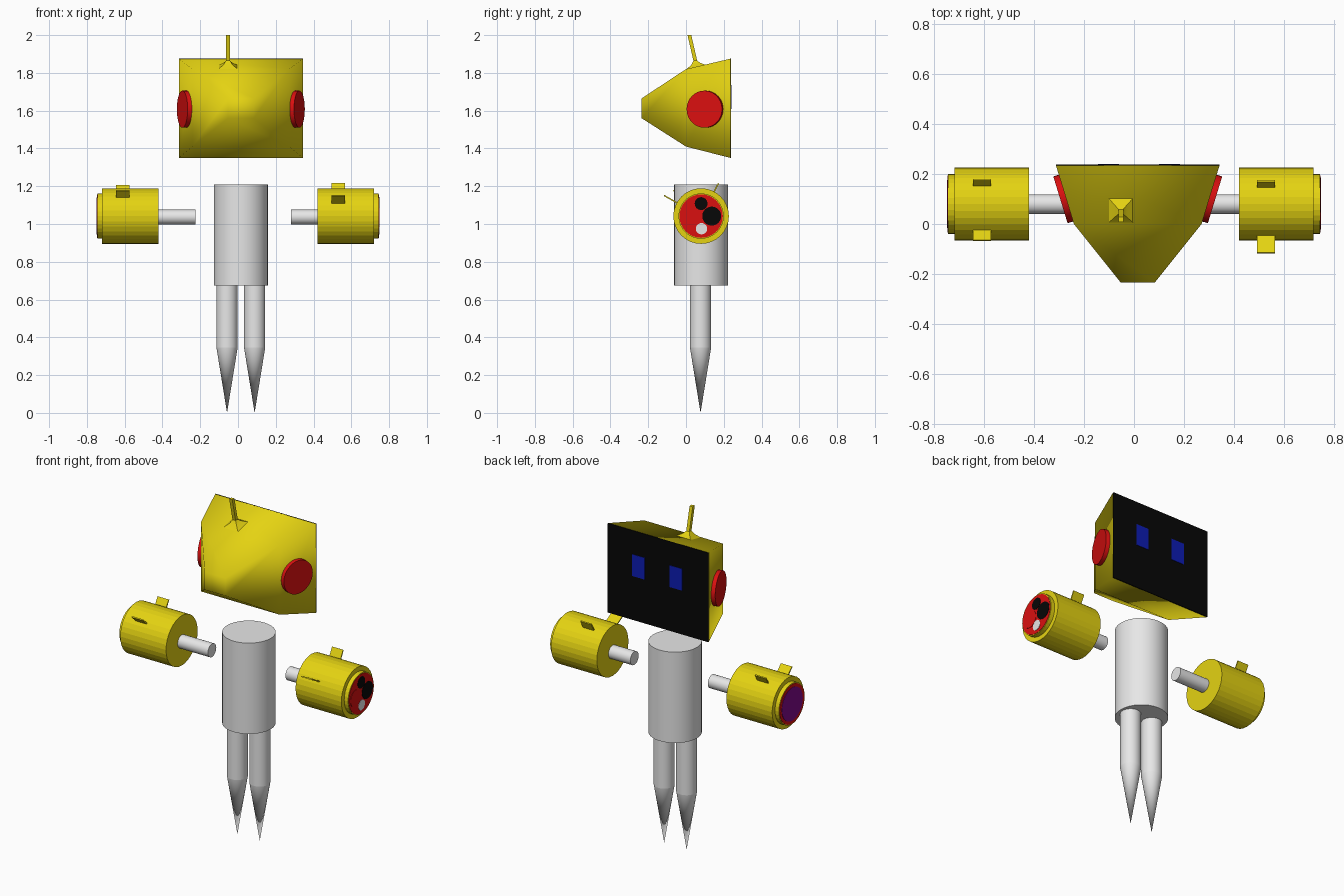
import bpy
import bmesh
from math import sin, cos, radians
from mathutils import Vector, Matrix

cube = bpy.data.objects.get("Cube")
if cube:
    bpy.data.objects.remove(cube, do_unlink=True)


def material(name, rgb):
    m = bpy.data.materials.new(name)
    m.use_nodes = True
    color = (*rgb, 1)
    m.diffuse_color = color
    m.node_tree.nodes["Principled BSDF"].inputs["Base Color"].default_value = color
    return m


YELLOW = material("yellow", (0.78, 0.65, 0.006))
RED = material("red", (0.7, 0.005, 0.005))
WHITE = material("pale grey", (0.8, 0.8, 0.8))
BLACK = material("black", (0.002, 0.002, 0.002))
BLUE = material("blue", (0.004, 0.012, 0.45))
PURPLE = material("purple", (0.22, 0.003, 0.26))


def finish(name, bm, mat, smooth=None):
    bmesh.ops.recalc_face_normals(bm, faces=bm.faces)
    mesh = bpy.data.meshes.new(name)
    bm.to_mesh(mesh)
    bm.free()
    mesh.materials.append(mat)
    ob = bpy.data.objects.new(name, mesh)
    bpy.context.collection.objects.link(ob)
    if smooth:
        bpy.ops.object.select_all(action='DESELECT')
        ob.select_set(True)
        bpy.context.view_layer.objects.active = ob
        bpy.ops.object.shade_smooth_by_angle(angle=radians(smooth))
    return ob


def rod(name, start, end, r1, r2, mat, smooth=None, sides=32):
    """Cylinder or cone between two points."""
    a, b = Vector(start), Vector(end)
    turn = (b - a).to_track_quat('Z', 'Y').to_matrix().to_4x4()
    bm = bmesh.new()
    bmesh.ops.create_cone(bm, cap_ends=True, segments=sides, radius1=r1, radius2=r2,
                          depth=(b - a).length,
                          matrix=Matrix.Translation((a + b) / 2) @ turn)
    bmesh.ops.remove_doubles(bm, verts=bm.verts, dist=1e-5)
    return finish(name, bm, mat, smooth)


def box(name, center, size, mat, tilt=0):
    bm = bmesh.new()
    bmesh.ops.create_cube(bm, size=1, matrix=Matrix.Translation(center)
                          @ Matrix.Rotation(tilt, 4, 'X') @ Matrix.Diagonal((*size, 1)))
    return finish(name, bm, mat)


def loft(name, rings, mat, smooth):
    """Skin four-cornered rings and cap both ends."""
    bm = bmesh.new()
    loops = [[bm.verts.new(p) for p in ring] for ring in rings]
    for lo, hi in zip(loops, loops[1:]):
        for i in range(4):
            j = (i + 1) % 4
            bm.faces.new((lo[i], lo[j], hi[j], hi[i]))
    bm.faces.new(loops[0])
    bm.faces.new(loops[-1])
    return finish(name, bm, mat, smooth)


CX, CY = 0.015, 0.08      # body axis

# Torso and pointed legs
rod("torso", (CX, CY, 0.675), (CX, CY, 1.21), 0.143, 0.143, WHITE, 40)
for side, s in (("left", 1), ("right", -1)):
    x = CX + s * 0.073
    rod(side + "_leg", (x, CY - 0.003, 0.345), (x, CY - 0.003, 0.69), 0.056, 0.056, WHITE, 40)
    rod(side + "_leg_point", (x, CY - 0.003, 0), (x, CY - 0.003, 0.345), 0, 0.056, WHITE, 40)


# Head: tapers from the wide face at +y to a small blunt end
def head_ring(y, half_width, low, high):
    return [(CX - half_width, y, low), (CX + half_width, y, low),
            (CX + half_width, y, high), (CX - half_width, y, high)]


loft("head", [head_ring(-0.235, 0.068, 1.56, 1.665),
              head_ring(0, 0.256, 1.41, 1.82),
              head_ring(0.235, 0.328, 1.35, 1.875)], YELLOW, 88)
box("face_screen", (CX, 0.2365, 1.6125), (0.655, 0.005, 0.525), BLACK)
for side, s in (("left", 1), ("right", -1)):
    box(side + "_eye", (CX + 0.005 + s * 0.122, 0.2395, 1.673), (0.084, 0.004, 0.128), BLUE)


# Antenna rising from a flared foot on the sloped crown
def antenna_ring(y, z, half, slope=0.0):
    return [(-0.053 + a * half, y + b * half, z + b * half * slope)
            for a, b in ((-1, -1), (1, -1), (1, 1), (-1, 1))]


loft("antenna", [antenna_ring(0.055, 1.826, 0.058, 0.234),
                 antenna_ring(0.052, 1.848, 0.024, 0.2),
                 antenna_ring(0.049, 1.865, 0.01),
                 antenna_ring(0.018, 2.0, 0.01)], YELLOW, 30)

# Ear discs, square to the slanted head sides
lean = radians(17)
for side, s in (("left", 1), ("right", -1)):
    normal = Vector((s * cos(lean), -sin(lean), 0))
    root = Vector((CX + s * 0.287, 0.104, 1.608))
    rod(side + "_ear", root - normal * 0.01, root + normal * 0.024, 0.098, 0.098, RED, 40)

# Floating arms: drum, end cap, red plate, shaft and two radial fins
AZ = 1.042
arms = (("left", 1, 0.28, 0.53, ((151, 0.225), (62, 0.197))),
        ("right", -1, 0.225, 0.61, ((137, 0.2), (59, 0.19))))
for side, s, shaft, fin_x, fins in arms:
    def along(x0, x1, y=CY, z=AZ):
        return (s * x0, y, z), (s * x1, y, z)
    rod(side + "_arm_drum", *along(0.422, 0.72), 0.147, 0.147, YELLOW)
    rod(side + "_arm_cap", *along(0.72, 0.745), 0.12, 0.12, YELLOW)
    rod(side + "_arm_plate", *along(0.742, 0.747), 0.115, 0.115, RED)
    rod(side + "_arm_shaft", *along(shaft, 0.43, z=AZ - 0.005), 0.039, 0.039, WHITE, 40)
    for n, (angle, reach) in enumerate(fins):
        t = radians(angle)
        mid = (reach + 0.13) / 2
        box(f"{side}_arm_fin_{n + 1}", (s * fin_x, CY + mid * cos(t), AZ + mid * sin(t)),
            (0.072, reach - 0.13, 0.007), YELLOW, t)

# Painted dots on the left arm, one large disc on the right
for name, y, z, r, mat in (("small_black_dot", 0.0, 0.066, 0.034, BLACK),
                           ("large_black_dot", 0.056, 0.0, 0.05, BLACK),
                           ("red_dot", -0.052, -0.008, 0.05, RED),
                           ("small_pale_dot", 0.002, -0.067, 0.03, WHITE)):
    rod(name, (0.744, CY + y, AZ + z), (0.749, CY + y, AZ + z), r, r, mat)
rod("purple_disc", (-0.744, CY, AZ), (-0.749, CY, AZ), 0.097, 0.097, PURPLE)
